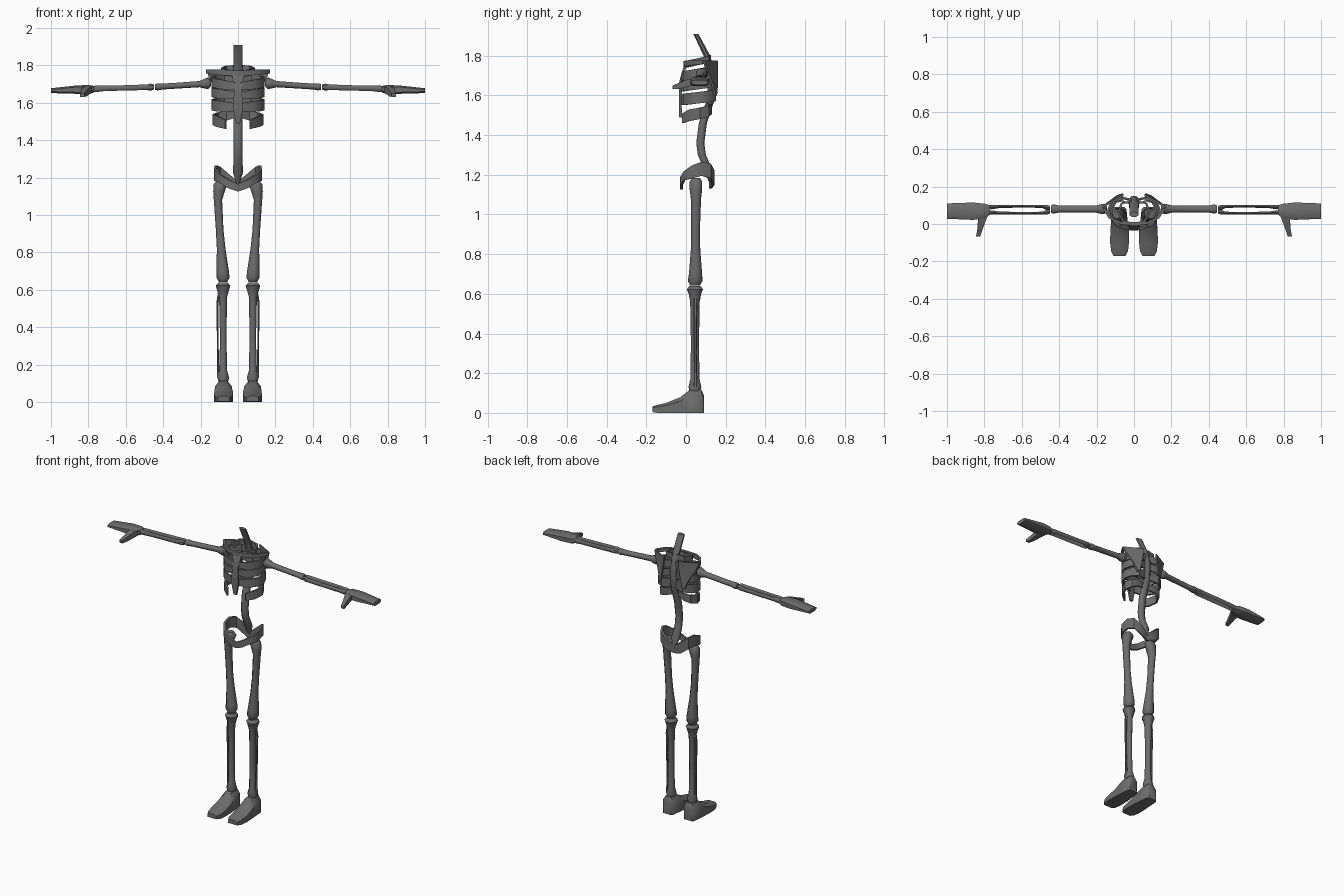
import bpy, bmesh, math
from mathutils import Vector

bone = bpy.data.materials.new("bone grey")
bone.diffuse_color = (0.15, 0.15, 0.15, 1)


def loft(name, rings, mirror=True, angle=50):
    """Skin a list of equal-length point rings, cap the ends, mirror across x."""
    bm = bmesh.new()
    vs = [[bm.verts.new(p) for p in r] for r in rings]
    n = len(vs[0])
    for a, b in zip(vs, vs[1:]):
        for i in range(n):
            j = (i + 1) % n
            bm.faces.new((a[i], a[j], b[j], b[i]))
    bm.faces.new(vs[0])
    bm.faces.new(vs[-1])
    bmesh.ops.recalc_face_normals(bm, faces=bm.faces)
    me = bpy.data.meshes.new(name)
    bm.to_mesh(me)
    bm.free()
    me.materials.append(bone)
    ob = bpy.data.objects.new(name, me)
    bpy.context.collection.objects.link(ob)
    bpy.ops.object.select_all(action='DESELECT')
    ob.select_set(True)
    bpy.context.view_layer.objects.active = ob
    bpy.ops.object.shade_smooth_by_angle(angle=math.radians(angle))
    if mirror:
        ob.modifiers.new("mirror", 'MIRROR')
    return ob


def tube(name, axis, stations, sides=8, mirror=True):
    """Round bone; each station is (x, y, z, r1, r2), rings square to the axis."""
    rings = []
    for x, y, z, r1, r2 in stations:
        ring = []
        for k in range(sides):
            t = 2 * math.pi * (k + 0.5) / sides
            c, s = r1 * math.cos(t), r2 * math.sin(t)
            ring.append((x + c, y + s, z) if axis == 'z' else (x, y + c, z + s))
        rings.append(ring)
    return loft(name, rings, mirror)


def band(name, path, thick=0.012, centre=(0, 0.06)):
    """Flat upright strip; each point is (x, y, z, height), thickened inwards."""
    rings = []
    for x, y, z, h in path:
        d = Vector((centre[0] - x, centre[1] - y, 0)).normalized() * thick
        p, up = Vector((x, y, z)), Vector((0, 0, h / 2))
        rings.append([p - up, p + up, p + d + up, p + d - up])
    return loft(name, rings, angle=40)


def box_ring(y, x0, x1, z0, z1, c=0.25):
    """Bevelled rectangle in the xz plane at depth y."""
    a, b = (x1 - x0) * c, (z1 - z0) * c
    return [(x0, y, z0), (x1, y, z0), (x1, y, z1 - b),
            (x1 - a, y, z1), (x0 + a, y, z1), (x0, y, z1 - b)]


# Spine and neck
tube("spine", 'z', [
    (0, 0.05, 1.91, .025, .014), (0, 0.105, 1.80, .025, .018),
    (0, 0.132, 1.70, .025, .02), (0, 0.125, 1.58, .025, .022),
    (0, 0.085, 1.46, .026, .022), (0, 0.072, 1.36, .025, .022),
    (0, 0.08, 1.30, .025, .022), (0, 0.11, 1.23, .03, .022),
    (0, 0.125, 1.165, .008, .012)], mirror=False)

# Breastbone
loft("breastbone", [
    [(-w, y, z), (w, y, z), (w, y + .014, z), (-w, y + .014, z)]
    for w, y, z in ((.035, -.002, 1.77), (.027, -.02, 1.72), (.022, -.034, 1.67),
                    (.024, -.036, 1.56), (.010, -.034, 1.49))], mirror=False)

# Ribs: plan outline from breastbone round to spine
plan = [(.015, -.026), (.085, -.014), (.13, .03), (.143, .075),
        (.125, .12), (.08, .15), (.015, .135)]
for i, (zf, zb, h, sx) in enumerate(((1.69, 1.735, .05, 1.0),
                                     (1.64, 1.675, .05, 1.0),
                                     (1.575, 1.605, .058, 1.0))):
    band(f"rib_{i + 1}", [
        (x * sx, y, zf + (zb - zf) * k / 6, h * (.75 if k == 0 else 1))
        for k, (x, y) in enumerate(plan)])
band("lowest_rib", [(.07, -.02, 1.485, .048), (.115, .015, 1.50, .058),
                    (.136, .07, 1.51, .058), (.115, .115, 1.52, .055),
                    (.07, .13, 1.53, .05), (.015, .11, 1.54, .04)])
band("top_rib", [(.015, -.002, 1.755, .03), (.06, .01, 1.76, .035),
                 (.09, .06, 1.77, .035), (.07, .115, 1.78, .035),
                 (.015, .125, 1.785, .035)])

# Collarbones
band("collarbone", [(0, -.012, 1.757, .03), (.08, .0, 1.762, .03),
                    (.135, .03, 1.765, .026), (.17, .085, 1.768, .02)], .018)

# Shoulder blades: tapering plates that reach out to the shoulder
loft("shoulder_blade", [
    [(x0, y0, z), (x1, y1, z), (x1, y1 + .012, z), (x0, y0 + .012, z)]
    for x0, y0, x1, y1, z in ((.055, .148, .17, .085, 1.775),
                              (.058, .15, .155, .095, 1.735),
                              (.07, .15, .115, .125, 1.66),
                              (.082, .145, .095, .14, 1.60))], angle=30)

# Pelvis: saddle-shaped ring, high at the hips
band("pelvis", [(0, -.03, 1.145, .04), (.05, -.03, 1.165, .045),
                (.10, -.012, 1.195, .045), (.128, .03, 1.215, .065),
                (.125, .08, 1.23, .07), (.105, .125, 1.22, .075),
                (.06, .143, 1.185, .075), (0, .13, 1.155, .05)], .014)

# Upper arms
tube("upper_arm", 'x', [
    (.145, .08, 1.705, .018, .02), (.16, .08, 1.705, .03, .034),
    (.18, .08, 1.702, .027, .028), (.205, .08, 1.70, .02, .018),
    (.32, .08, 1.692, .02, .017), (.40, .08, 1.687, .02, .017),
    (.43, .08, 1.685, .027, .02), (.445, .08, 1.685, .02, .016)])

# Forearms: two parallel bones
for name, y in (("forearm_front_bone", .062), ("forearm_rear_bone", .09)):
    s = -1 if y < .075 else 1
    tube(name, 'x', [
        (.448, y - s * .004, 1.684, .012, .012), (.465, y - s * .002, 1.684, .016, .019),
        (.49, y + s * .004, 1.683, .009, .015), (.60, y + s * .005, 1.68, .008, .014),
        (.72, y + s * .003, 1.677, .009, .015), (.76, y, 1.675, .013, .018),
        (.775, y, 1.674, .011, .014)], 6)

# Hands
loft("hand", [
    [(x, y0, z0 + .008), (x, y0 + .015, z0), (x, y1 - .015, z0), (x, y1, z0 + .008),
     (x, y1, z1 - .008), (x, y1 - .015, z1), (x, y0 + .015, z1), (x, y0, z1 - .008)]
    for x, y0, y1, z0, z1 in ((.77, .05, .10, 1.655, 1.69),
                              (.795, .032, .108, 1.648, 1.695),
                              (.86, .022, .115, 1.648, 1.693),
                              (1.0, .028, .11, 1.652, 1.678))])
loft("thumb", [
    [(x0, y, z0), (x1, y, z0), (x1, y, z1), (x0, y, z1)]
    for y, x0, x1, z0, z1 in ((.05, .78, .835, 1.655, 1.69),
                              (.01, .795, .835, 1.645, 1.682),
                              (-.03, .81, .838, 1.634, 1.665),
                              (-.068, .822, .845, 1.632, 1.65))])

# Thighs
tube("thigh", 'z', [
    (.092, .05, 1.185, .022, .022), (.093, .05, 1.165, .04, .034),
    (.102, .05, 1.125, .033, .034), (.107, .05, 1.08, .024, .028),
    (.098, .048, .92, .022, .024), (.09, .048, .82, .025, .026),
    (.082, .048, .70, .036, .036), (.08, .046, .665, .038, .04),
    (.08, .046, .642, .024, .026)])

# Shins with the thin outer bone beside them
tube("shin", 'z', [
    (.08, .045, .64, .026, .03), (.08, .045, .622, .042, .044),
    (.08, .045, .60, .035, .034), (.08, .045, .56, .023, .026),
    (.079, .045, .35, .019, .022), (.079, .045, .17, .022, .025),
    (.079, .045, .13, .034, .035), (.079, .045, .11, .028, .03)])
tube("outer_shin_bone", 'z', [
    (.10, .047, .59, .008, .01), (.110, .047, .53, .007, .01),
    (.108, .047, .30, .005, .007), (.105, .047, .13, .008, .011)], 6)

# Feet
loft("foot", [
    box_ring(.09, .05, .108, 0, .09), box_ring(.078, .04, .118, 0, .115),
    box_ring(.015, .034, .122, 0, .113), box_ring(-.03, .028, .126, 0, .078),
    box_ring(-.10, .027, .128, 0, .05), box_ring(-.145, .032, .122, 0, .04),
    box_ring(-.17, .045, .11, .004, .032)], angle=40)
